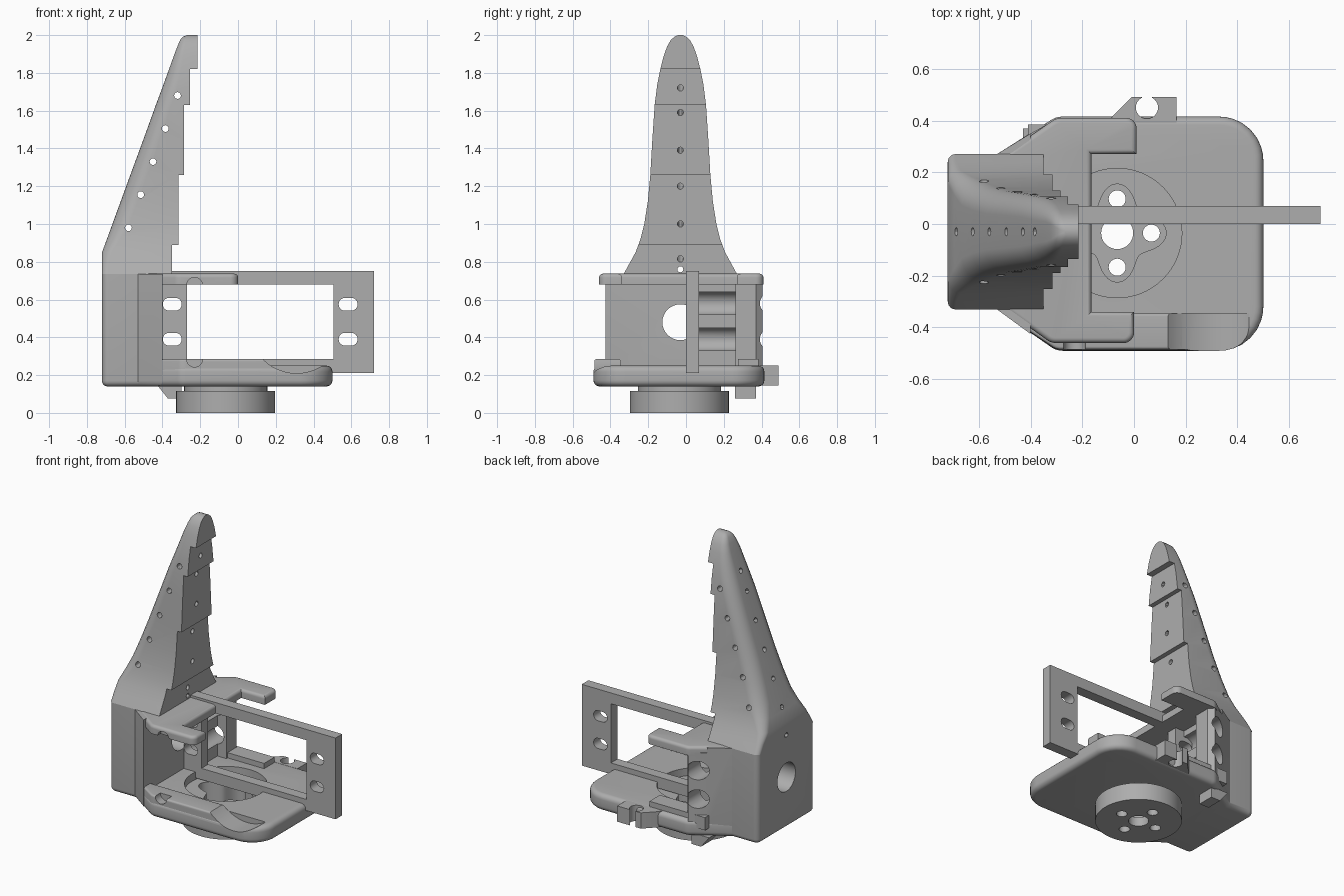
import bpy, bmesh, math
from mathutils import Vector

if "Cube" in bpy.data.objects:
    bpy.data.objects.remove(bpy.data.objects["Cube"])

grey = bpy.data.materials.new("plain grey")
grey.diffuse_color = (0.42, 0.42, 0.42, 1)
grey.use_nodes = True
grey.node_tree.nodes["Principled BSDF"].inputs["Base Color"].default_value = grey.diffuse_color
CY = -0.03          # finger centre line in y
HX, HY = -0.065, -0.035   # servo horn axis


def finish(name, bm):
    bmesh.ops.recalc_face_normals(bm, faces=bm.faces)
    me = bpy.data.meshes.new(name)
    bm.to_mesh(me)
    bm.free()
    ob = bpy.data.objects.new(name, me)
    me.materials.append(grey)
    bpy.context.collection.objects.link(ob)
    return ob


def rounded(pts, steps=6):
    """Outline from (x, y, corner radius) points."""
    out = []
    for i, (x, y, r) in enumerate(pts):
        p = Vector((x, y))
        if r == 0:
            out.append((x, y))
            continue
        a = (Vector(pts[i - 1][:2]) - p).normalized()
        b = (Vector(pts[(i + 1) % len(pts)][:2]) - p).normalized()
        half = a.angle(b) / 2
        c = p + (a + b).normalized() * (r / math.sin(half))
        s, e = p + a * (r / math.tan(half)) - c, p + b * (r / math.tan(half)) - c
        for k in range(steps + 1):
            v = s.lerp(e, k / steps).normalized() * r
            out.append(tuple(c + v))
    return out


def prism(name, pts, lo, hi, axis="z", bottom=0, top=0):
    """Extrude an outline along z (xy outline) or y (xz outline)."""
    bm = bmesh.new()
    put = (lambda p, h: (p[0], p[1], h)) if axis == "z" else (lambda p, h: (p[0], h, p[1]))
    rows = [[bm.verts.new(put(p, h)) for p in pts] for h in (lo, hi)]
    n = len(pts)
    caps = [bm.faces.new(r) for r in rows]
    for i in range(n):
        j = (i + 1) % n
        bm.faces.new((rows[0][i], rows[0][j], rows[1][j], rows[1][i]))
    bmesh.ops.recalc_face_normals(bm, faces=bm.faces)
    loops = [list(c.edges) for c in caps]
    for edges, size in zip(loops, (bottom, top)):
        if size:
            bmesh.ops.bevel(bm, geom=edges, offset=size, segments=5, profile=0.5,
                            affect="EDGES", clamp_overlap=True)
    return finish(name, bm)


def box(name, x0, x1, y0, y1, z0, z1):
    return prism(name, [(x0, y0), (x1, y0), (x1, y1), (x0, y1)], z0, z1)


def rod(name, a, b, r, sides=32):
    a, b = Vector(a), Vector(b)
    bm = bmesh.new()
    bmesh.ops.create_cone(bm, cap_ends=True, segments=sides, radius1=r, radius2=r, depth=(b - a).length)
    q = Vector((0, 0, 1)).rotation_difference(b - a)
    bmesh.ops.rotate(bm, verts=bm.verts, matrix=q.to_matrix())
    bmesh.ops.translate(bm, verts=bm.verts, vec=(a + b) / 2)
    return finish(name, bm)


def cut(targets, cutters):
    for ob in targets:
        bpy.context.view_layer.objects.active = ob
        for c in cutters:
            m = ob.modifiers.new("cut", "BOOLEAN")
            m.operation, m.solver, m.object = "DIFFERENCE", "EXACT", c
            bpy.ops.object.modifier_apply(modifier=m.name)
    for c in cutters:
        bpy.data.objects.remove(c)


# Finger: lofted taper (z, back x, half width, back corner radius)
sections = [(0.735, -0.72, 0.30, 0.03), (0.79, -0.72, 0.27, 0.035), (0.85, -0.72, 0.237, 0.05),
            (0.92, -0.694, 0.211, 0.07), (1.0, -0.665, 0.191, 0.09), (1.12, -0.621, 0.172, 0.09),
            (1.26, -0.57, 0.159, 0.09), (1.45, -0.5, 0.148, 0.085), (1.63, -0.435, 0.136, 0.08),
            (1.74, -0.394, 0.122, 0.075), (1.82, -0.365, 0.106, 0.065), (1.89, -0.34, 0.088, 0.05),
            (1.94, -0.321, 0.07, 0.04), (1.975, -0.306, 0.05, 0.03), (1.992, -0.29, 0.03, 0.02),
            (2.0, -0.27, 0.012, 0.008)]
bm = bmesh.new()
rings = []
for z, xb, w, r in sections:
    outline = rounded([(-0.215, CY - w, 0), (-0.215, CY + w, 0), (xb, CY + w, r), (xb, CY - w, r)])
    rings.append([bm.verts.new((x, y, z)) for x, y in outline])
for a, b in zip(rings, rings[1:]):
    for i in range(len(a)):
        j = (i + 1) % len(a)
        bm.faces.new((a[i], a[j], b[j], b[i]))
bm.faces.new(rings[0])
bm.faces.new(rings[-1])
finger = finish("finger", bm)

# Stepped finger pad and thread holes
steps = [(0, 0.6), (-0.35, 0.6), (-0.35, 0.89), (-0.315, 0.89), (-0.315, 1.26), (-0.285, 1.26),
         (-0.285, 1.63), (-0.255, 1.63), (-0.255, 1.82), (0, 1.82)]
holes = [prism("step_cutter", steps, -0.6, 0.6, "y")]
for i in range(5):
    x, z = -0.58 + 0.065 * i, 0.98 + 0.175 * i
    holes.append(rod("side_hole", (x, -0.5, z), (x, 0.5, z), 0.018, 12))
for x, z in [(-0.35, 0.815), (-0.315, 1.0), (-0.315, 1.2), (-0.285, 1.39), (-0.285, 1.59), (-0.255, 1.72)]:
    holes.append(rod("pad_hole", (x + 0.1, CY, z - 0.0365), (x - 0.6, CY, z + 0.219), 0.016, 12))
holes.append(rod("low_hole", (-1, CY, 0.76), (0, CY, 0.76), 0.016, 12))
cut([finger], holes)

# Rear block that carries the finger, with the cable bore
block = prism("rear_block", rounded([(-0.72, -0.33, 0.035), (-0.53, -0.33, 0), (-0.4, -0.425, 0),
              (-0.4, 0.35, 0), (-0.53, 0.27, 0), (-0.72, 0.27, 0.035)]), 0.14, 0.735, bottom=0.03)
cut([block], [rod("bore", (-1, CY, 0.48), (0, CY, 0.48), 0.095)])

# Screw mount behind the servo frame
mount = box("screw_mount", -0.42, -0.335, 0.07, 0.27, 0.22, 0.70)
wall = prism("side_wall", [(-0.53, 0.262), (-0.27, 0.262), (-0.27, 0.37), (-0.3, 0.405), (-0.4, 0.35)],
             0.2, 0.70)
cut([mount, wall, block], [rod("screw_bore", (-0.35, 0.03, z), (-0.35, 0.6, z), 0.062) for z in (0.39, 0.58)])

# Roof with two forward arms
roof = prism("roof", rounded([(-0.53, -0.31, 0.02), (-0.32, -0.46, 0.06), (0.0, -0.46, 0.04),
             (0.0, -0.34, 0), (-0.165, -0.34, 0), (-0.165, 0.27, 0), (0.01, 0.27, 0),
             (0.01, 0.41, 0.04), (-0.3, 0.41, 0.06), (-0.53, 0.25, 0.02)]), 0.68, 0.737, top=0.03)

# Base tray and raised rims
tray = prism("base_tray", rounded([(-0.55, -0.32, 0), (-0.53, -0.33, 0), (-0.3, -0.49, 0.08),
             (0.5, -0.49, 0.17), (0.5, 0.415, 0.17), (-0.3, 0.415, 0.08), (-0.53, 0.27, 0),
             (-0.55, 0.26, 0)], 8), 0.14, 0.25, bottom=0.05, top=0.045)
rim = prism("front_rim", rounded([(-0.45, -0.385, 0), (-0.3, -0.485, 0.06), (0.3, -0.485, 0),
            (0.3, -0.345, 0), (-0.45, -0.345, 0)]), 0.19, 0.285, top=0.012)
box("back_rim", -0.41, 0.0, 0.275, 0.385, 0.2, 0.285)
cut([tray, rim], [rod("scoop", (0.31, -0.7, 0.46), (0.31, -0.345, 0.46), 0.25, 48)])
cut([roof, tray, rim], [rod("notch", (-0.23, -0.6, z), (-0.23, -0.43, z), 0.042) for z in (0.285, 0.675)])

# Servo horn boss with lobed pocket and screw holes
disc = rod("horn_disc", (HX, HY, 0), (HX, HY, 0.115), 0.262, 64)
neck = rod("horn_neck", (HX, HY, 0.11), (HX, HY, 0.16), 0.22, 64)
cut([tray, neck], [rod("recess", (HX, HY, 0.2), (HX, HY, 0.4), 0.25, 64)])
star = []
for i in range(64):
    a = math.tau * i / 64
    r = 0.155 + 0.035 * math.cos(4 * a)
    star.append((HX + r * math.cos(a), HY + r * math.sin(a)))
pocket = [prism("pocket", star, 0.06, 0.4), rod("axle_hole", (HX, HY, -0.1), (HX, HY, 0.4), 0.062)]
for i in range(4):
    a = math.pi / 2 * i
    x, y = HX + 0.132 * math.cos(a), HY + 0.132 * math.sin(a)
    pocket.append(rod("horn_screw", (x, y, -0.1), (x, y, 0.4), 0.033, 24))
cut([tray, neck, disc], pocket)

# Servo frame plate with window and slotted holes
frame = box("servo_frame", -0.4, 0.72, 0.0, 0.07, 0.21, 0.752)
cutters = [box("window", -0.27, 0.505, -0.1, 0.2, 0.285, 0.68)]
for x in (-0.348, 0.583):
    for z in (0.39, 0.575):
        slot = rounded([(x - 0.05, z - 0.034, 0.033), (x + 0.05, z - 0.034, 0.033),
                        (x + 0.05, z + 0.034, 0.033), (x - 0.05, z + 0.034, 0.033)])
        cutters.append(prism("slot", slot, -0.1, 0.2, "y"))
cut([frame], cutters)

# Cable clip on the back edge and hook beneath
clip = prism("cable_clip", [(-0.1, 0.39), (0.165, 0.39), (0.165, 0.49), (-0.01, 0.49), (-0.08, 0.42)], 0.145, 0.25)
cut([clip], [rod("clip_hole", (0.05, 0.45, 0), (0.05, 0.45, 0.4), 0.043, 24),
             box("clip_gap", 0.03, 0.07, 0.45, 0.6, 0, 0.4)])
prism("lower_hook", [(-0.43, 0.15), (-0.37, 0.075), (-0.3, 0.075), (-0.3, 0.15)], 0.26, 0.37, "y")

# Smooth curved surfaces, keep edges crisp
for ob in list(bpy.data.objects):
    bpy.ops.object.select_all(action="DESELECT")
    ob.select_set(True)
    bpy.context.view_layer.objects.active = ob
    bpy.ops.object.shade_smooth_by_angle(angle=math.radians(30))
